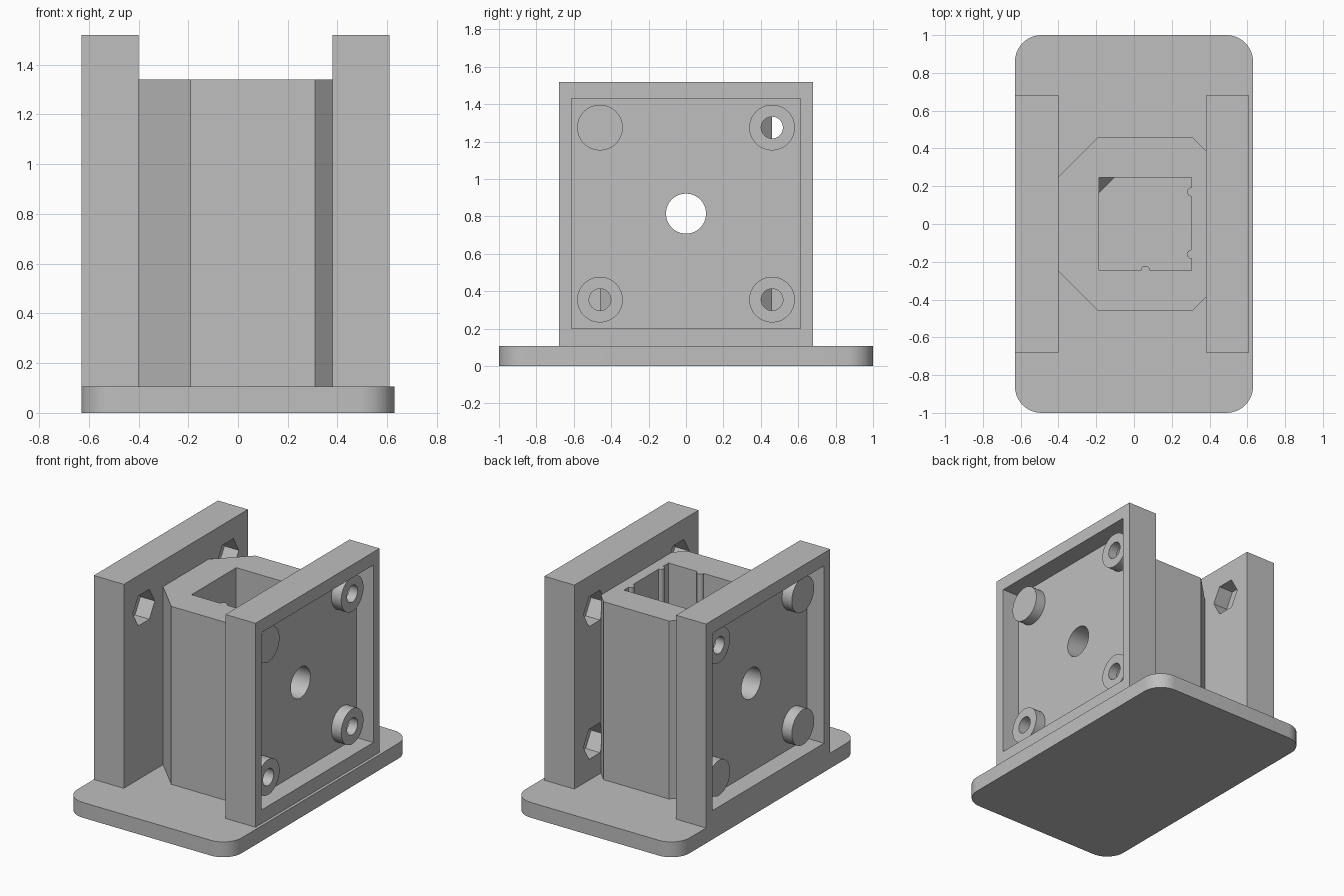
import bpy, bmesh, math
from mathutils import Matrix, Vector

if "Cube" in bpy.data.objects:
    bpy.data.objects.remove(bpy.data.objects["Cube"], do_unlink=True)

grey = bpy.data.materials.new("plain grey")
grey.use_nodes = True
grey.diffuse_color = (0.52, 0.52, 0.52, 1)
grey.node_tree.nodes["Principled BSDF"].inputs["Base Color"].default_value = (0.52, 0.52, 0.52, 1)


def finish(name, bm):
    bmesh.ops.recalc_face_normals(bm, faces=bm.faces)
    mesh = bpy.data.meshes.new(name)
    bm.to_mesh(mesh)
    bm.free()
    mesh.materials.append(grey)
    ob = bpy.data.objects.new(name, mesh)
    bpy.context.collection.objects.link(ob)
    return ob


def box(name, x, y, z, corner=0):
    """Box from (min, max) spans, with optional rounded upright edges."""
    bm = bmesh.new()
    bmesh.ops.create_cube(bm, size=1)
    for v in bm.verts:
        v.co = Vector([s[0] if c < 0 else s[1] for c, s in zip(v.co, (x, y, z))])
    if corner:
        upright = [e for e in bm.edges if abs(e.verts[0].co.z - e.verts[1].co.z) > 0.01]
        bmesh.ops.bevel(bm, geom=upright, offset=corner, segments=12, profile=0.5, affect='EDGES')
    return finish(name, bm)


def rod(name, radius, start, end, sides=48, turn=0):
    """Cylinder or hexagonal prism between two points."""
    a, b = Vector(start), Vector(end)
    quat = (b - a).to_track_quat('Z', 'Y')
    bm = bmesh.new()
    bmesh.ops.create_cone(bm, cap_ends=True, segments=sides, radius1=radius, radius2=radius,
                          depth=(b - a).length, matrix=Matrix.Rotation(turn, 4, 'Z'))
    bm.transform(Matrix.Translation((a + b) / 2) @ quat.to_matrix().to_4x4())
    return finish(name, bm)


def prism(name, outline, z0, z1):
    bm = bmesh.new()
    face = bm.faces.new([bm.verts.new((x, y, z0)) for x, y in outline])
    out = bmesh.ops.extrude_face_region(bm, geom=[face])
    for v in out["geom"]:
        if isinstance(v, bmesh.types.BMVert):
            v.co.z = z1
    return finish(name, bm)


def combine(ob, tool, operation='DIFFERENCE'):
    """Apply a boolean and discard the tool."""
    mod = ob.modifiers.new("cut", 'BOOLEAN')
    mod.operation, mod.object, mod.solver = operation, tool, 'EXACT'
    graph = bpy.context.evaluated_depsgraph_get()
    mesh = bpy.data.meshes.new_from_object(ob.evaluated_get(graph))
    ob.modifiers.clear()
    ob.data = mesh
    bpy.data.objects.remove(tool, do_unlink=True)


BASE_TOP, CORE_TOP, PLATE_TOP = 0.106, 1.34, 1.52
BORE_Z, BORE_R = 0.815, 0.107

# Base with four mounting holes
base = box("base_plate", (-0.63, 0.63), (-1, 1), (0, BASE_TOP), corner=0.14)
for x in (-0.36, 0.49):
    for y in (-0.84, 0.84):
        combine(base, rod("hole", 0.062, (x, y, -0.1), (x, y, 0.3)))


# Side plates: recessed outer face, screw bosses, nut pockets on the inside
def side_plate(name, outer, side):
    def at(depth):
        return outer - side * depth

    def span(a, b):
        return sorted((at(a), at(b)))

    plate = box(name, span(0, 0.23), (-0.68, 0.68), (BASE_TOP, PLATE_TOP))
    combine(plate, box("recess", span(-0.1, 0.13), (-0.612, 0.612), (0.2, 1.43)))
    for y in (-0.46, 0.46):
        for z in (0.355, 1.275):
            combine(plate, rod("boss", 0.122, (at(0.055), y, z), (at(0.16), y, z)), 'UNION')
            combine(plate, rod("screw_hole", 0.058, (at(-0.1), y, z), (at(0.4), y, z)))
            pocket = rod("nut_pocket", 0.12, (at(0.12), y, z), (at(0.4), y, z), 6)
            # Turn the hexagon so two corners point along the plate
            ys = max(abs(v.co.y - y) for v in pocket.data.vertices)
            if ys < 0.115:
                bpy.data.objects.remove(pocket, do_unlink=True)
                pocket = rod("nut_pocket", 0.12, (at(0.12), y, z), (at(0.4), y, z), 6, math.pi / 6)
            combine(plate, pocket)
    combine(plate, rod("bore", BORE_R, (at(-0.1), 0, BORE_Z), (at(0.4), 0, BORE_Z)))
    return plate


left = side_plate("left_side_plate", 0.61, 1)
right = side_plate("right_side_plate", -0.63, -1)

# Chamfered core with a square socket
half = [(-0.40, -0.25), (-0.19, -0.46), (0.31, -0.46), (0.38, -0.39)]
core = prism("socket_core", half + [(x, -y) for x, y in reversed(half)], BASE_TOP, CORE_TOP)
combine(core, box("socket", (-0.185, 0.305), (-0.245, 0.245), (BASE_TOP - 0.1, 1.6)))

# Crush ribs on the socket walls
for x, y in ((0.305, 0.17), (0.305, -0.16), (0.06, -0.245)):
    combine(core, rod("rib", 0.024, (x, y, BASE_TOP), (x, y, CORE_TOP), 24), 'UNION')
combine(core, rod("bore", BORE_R, (-0.6, 0, BORE_Z), (0.6, 0, BORE_Z)))

# Small sloped gusset in the bottom corner of the socket
bm = bmesh.new()
gx, gy = -0.185, 0.245
corner = [bm.verts.new(p) for p in ((gx, gy, BASE_TOP), (gx + 0.08, gy, BASE_TOP),
                                    (gx, gy - 0.08, BASE_TOP), (gx, gy, BASE_TOP + 0.2))]
bmesh.ops.convex_hull(bm, input=corner)
gusset = finish("socket_gusset", bm)

# Smooth round holes, crisp edges
for ob in (base, left, right, core):
    bpy.ops.object.select_all(action='DESELECT')
    ob.select_set(True)
    bpy.context.view_layer.objects.active = ob
    bpy.ops.object.shade_smooth_by_angle(angle=math.radians(25))
